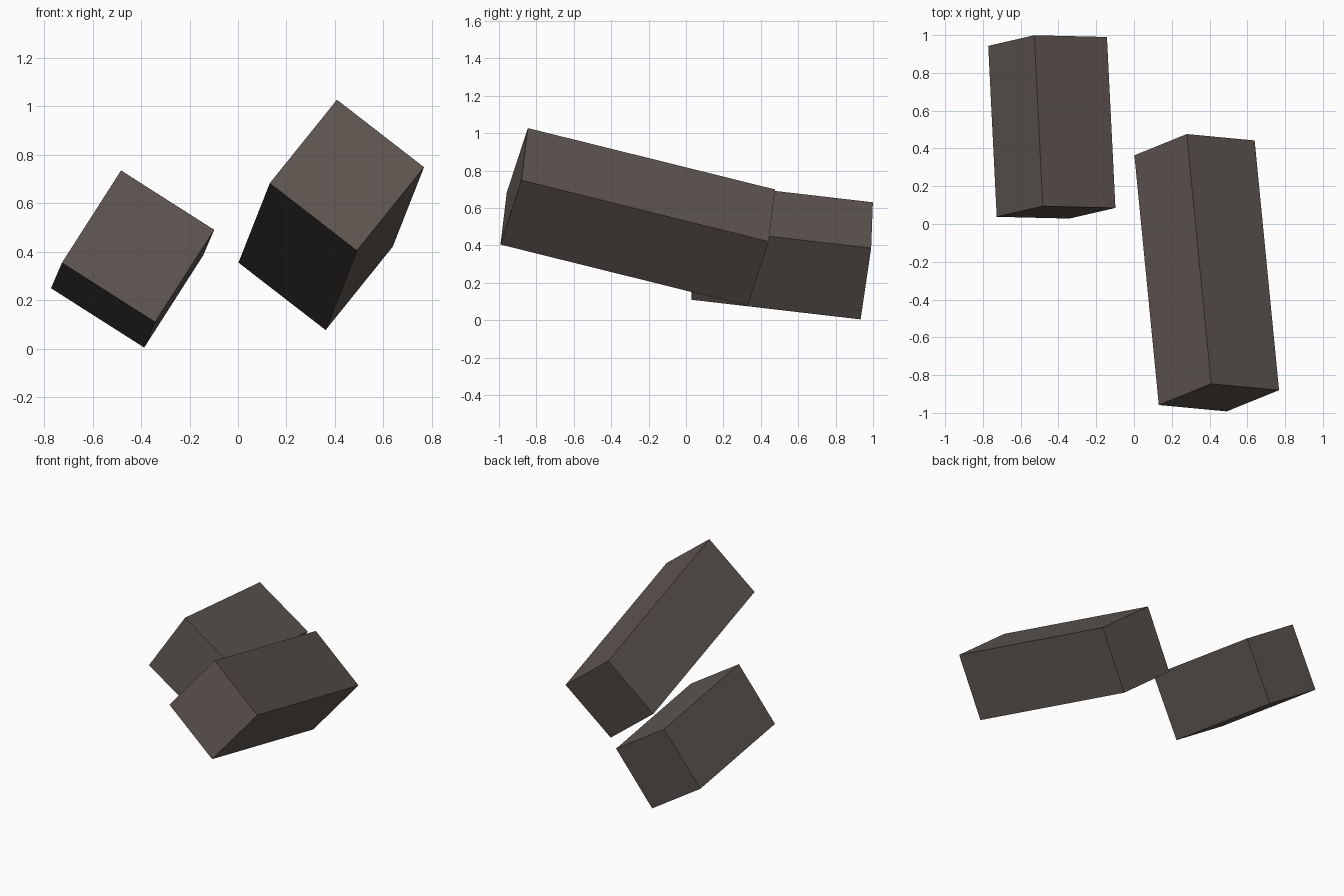
import bpy
from mathutils import Matrix, Vector

cube = bpy.data.objects.get("Cube")
if cube:
    bpy.data.objects.remove(cube, do_unlink=True)

# Single dark brown-grey colour
COLOUR = (0.115, 0.094, 0.083, 1.0)
brown = bpy.data.materials.new("dark_brown_grey")
brown.use_nodes = True
brown.diffuse_color = COLOUR
brown.node_tree.nodes["Principled BSDF"].inputs["Base Color"].default_value = COLOUR

WIDTH = 0.456  # both blocks share one square cross-section


def block(name, centre, along, across, units):
    """Square bar, 'units' widths long, tilted to the two given directions."""
    y = Vector(along).normalized()
    x = Vector(across)
    x = (x - y * x.dot(y)).normalized()
    turn = Matrix((x, y, x.cross(y))).transposed().to_4x4()
    bpy.ops.mesh.primitive_cube_add(size=1)
    obj = bpy.context.object
    obj.name = obj.data.name = name
    size = Matrix.Diagonal((WIDTH, WIDTH * units, WIDTH, 1))
    obj.matrix_world = Matrix.Translation(centre) @ turn @ size
    obj.data.materials.append(brown)
    return obj


# Long block in front on the left, short block behind on the right
block("long_block", (0.385, -0.258, 0.552), (-0.13, 1.33, -0.33), (0.36, -0.03, -0.28), 3)
block("short_block", (-0.435, 0.514, 0.37), (-0.045, 0.905, -0.105), (0.385, -0.01, -0.245), 2)
